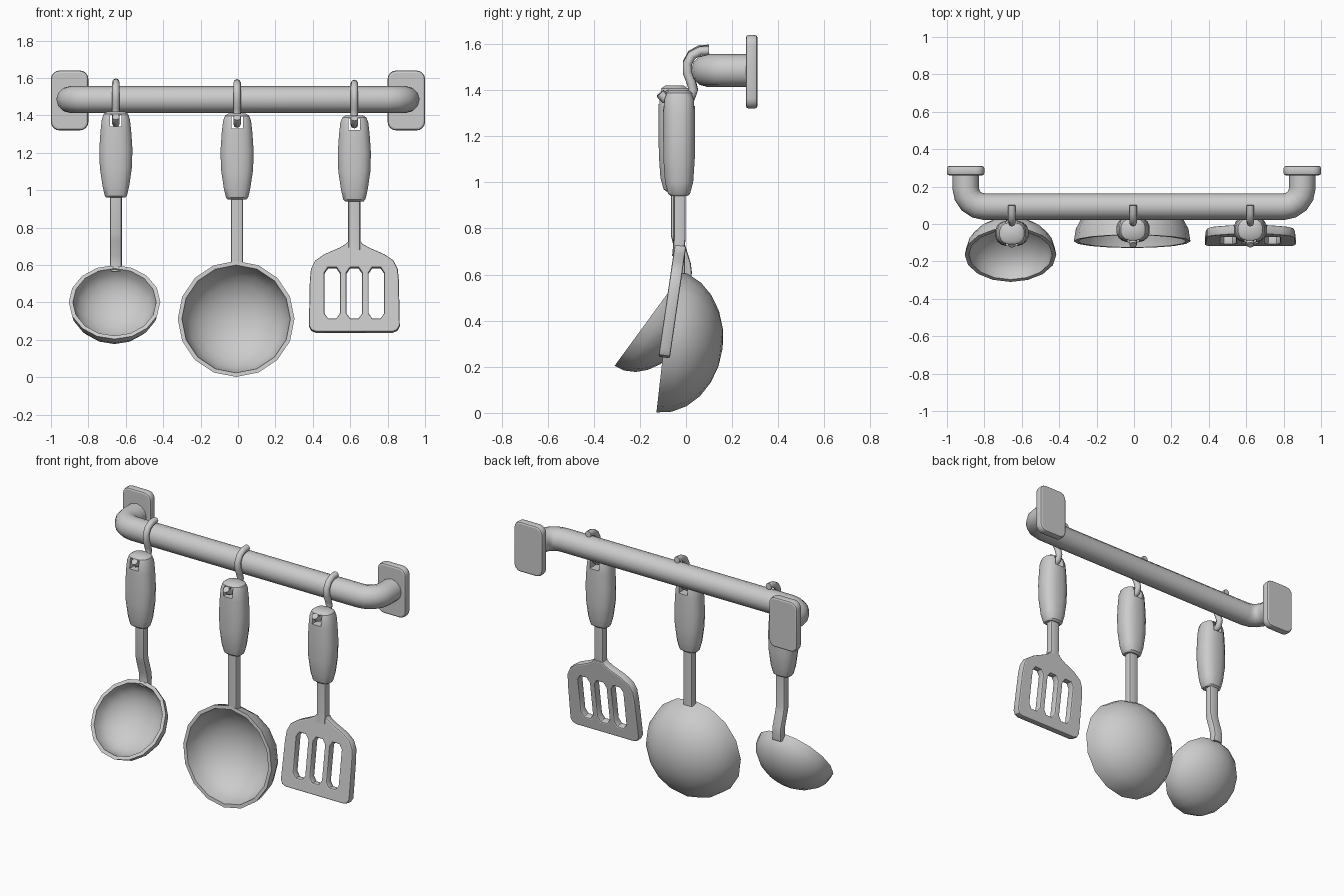
import bpy, bmesh
from math import sin, cos, pi, radians
from mathutils import Vector

if "Cube" in bpy.data.objects:
    bpy.data.objects.remove(bpy.data.objects["Cube"])


def finish(obj, angle=35):
    # apply modifiers / convert curves, then shade smooth keeping sharp edges
    bpy.ops.object.select_all(action='DESELECT')
    bpy.context.view_layer.objects.active = obj
    obj.select_set(True)
    bpy.ops.object.convert(target='MESH')
    bpy.ops.object.shade_smooth_by_angle(angle=radians(angle))
    return obj


def link(name, data):
    obj = bpy.data.objects.new(name, data)
    bpy.context.collection.objects.link(obj)
    return obj


def skin(name, rings, caps=True):
    # bridge a list of point rings into a closed mesh
    bm = bmesh.new()
    vs = [[bm.verts.new(p) for p in r] for r in rings]
    n = len(vs[0])
    for a, b in zip(vs, vs[1:]) if caps else zip(vs, vs[1:] + vs[:1]):
        for i in range(n):
            j = (i + 1) % n
            bm.faces.new((a[i], a[j], b[j], b[i]))
    if caps:
        bm.faces.new(vs[0])
        bm.faces.new(vs[-1])
    bmesh.ops.remove_doubles(bm, verts=bm.verts, dist=1e-5)
    bmesh.ops.recalc_face_normals(bm, faces=bm.faces)
    me = bpy.data.meshes.new(name)
    bm.to_mesh(me)
    bm.free()
    return link(name, me)


def loft(name, x, sections, n=16, power=2.5):
    # sections: (y, z, half width, half depth), superellipse outline
    def f(c):
        return (abs(c) ** (2 / power)) * (1 if c > 0 else -1)
    return skin(name, [[(x + hx * f(cos(2 * pi * (i + .5) / n)),
                         y + hy * f(sin(2 * pi * (i + .5) / n)), z) for i in range(n)]
                       for y, z, hx, hy in sections])


def tube(name, pts, radius, res=3):
    cu = bpy.data.curves.new(name, 'CURVE')
    cu.dimensions = '3D'
    cu.bevel_depth, cu.bevel_resolution, cu.use_fill_caps = radius, res, True
    s = cu.splines.new('POLY')
    s.points.add(len(pts) - 1)
    for p, q in zip(s.points, pts):
        p.co = (*q, 1)
    return finish(link(name, cu), 50)


def slab(name, outlines, thick, bevel, loc, tilt=0):
    # flat filled outline (later outlines are holes), stood upright
    cu = bpy.data.curves.new(name, 'CURVE')
    cu.dimensions, cu.fill_mode = '2D', 'BOTH'
    cu.extrude, cu.bevel_depth = thick / 2 - bevel, bevel
    cu.offset, cu.bevel_resolution = -bevel, 1
    for pts in outlines:
        s = cu.splines.new('POLY')
        s.points.add(len(pts) - 1)
        for p, q in zip(s.points, pts):
            p.co = (*q, 0, 1)
        s.use_cyclic_u = True
    obj = link(name, cu)
    obj.location, obj.rotation_euler = loc, (pi / 2 + tilt, 0, 0)
    return finish(obj)


def round_rect(hw, hh, r, n=4):
    return [(sx * (hw - r) + r * cos(a), sy * (hh - r) + r * sin(a))
            for q, (sx, sy) in enumerate([(1, 1), (-1, 1), (-1, -1), (1, -1)])
            for a in [(q + k / n) * pi / 2 for k in range(n + 1)]]


def bowl(name, loc, r, d, tilt, wall=.022, n=16, m=6):
    # hollow half ellipsoid opening along local z
    ts = [k / m * pi / 2 for k in range(m + 1)]
    prof = [(r * cos(t), -d * sin(t)) for t in ts]
    prof += [((r - wall) * cos(t), -(d - wall) * sin(t)) for t in reversed(ts)]
    obj = skin(name, [[(max(a, 0) * cos(2 * pi * i / n), max(a, 0) * sin(2 * pi * i / n), z)
                       for i in range(n)] for a, z in prof], caps=False)
    obj.location, obj.rotation_euler = loc, (tilt, 0, 0)
    return finish(obj)


# wall rail with bent ends
half = [(.8 - 0 + .1 * sin(a), .193 - .1 * cos(a), 1.485)
        for a in [k / 4 * pi / 2 for k in range(5)]] + [(.9, .275, 1.485)]
tube("rail", [(-x, y, z) for x, y, z in reversed(half)] + half, .071, 4)

# wall plates
for side, s in (("left", -1), ("right", 1)):
    slab("wall_plate_" + side, [round_rect(.1, .16, .045)], .05, .012, (s * .9, .285, 1.48))

# hook and handle for each utensil
HOOK = [(.1, 1.571), (.06, 1.569), (.025, 1.55), (.006, 1.515), (.006, 1.475), (.022, 1.435),
        (.032, 1.4), (.022, 1.37), (-.01, 1.352), (-.055, 1.35), (-.09, 1.362), (-.112, 1.385)]
HANDLE = [(.94, .05, .035), (.95, .06, .048), (1.0, .072, .062), (1.1, .087, .069),
          (1.2, .09, .07), (1.3, .083, .07), (1.36, .076, .068), (1.388, .066, .058), (1.4, .048, .04)]
for name, x, dy, dz in (("ladle", -.653, -.02, .02), ("bowl_spoon", -.005, 0, .01),
                        ("spatula", .622, 0, 0)):
    tube(name + "_hook", [(x, y, z + dz / 3) for y, z in HOOK], .02, 2)
    handle = loft(name + "_handle", x, [(-.03 + dy, z + dz, a, b) for z, a, b in HANDLE])
    bpy.ops.mesh.primitive_cube_add(size=1, location=(x, -.03, 1.352 + dz))
    cutter = bpy.context.object
    cutter.scale = (.062, .4, .062)
    cutter.hide_render = True
    mod = handle.modifiers.new("hang_hole", 'BOOLEAN')
    mod.object, mod.operation, mod.solver = cutter, 'DIFFERENCE', 'EXACT'
    finish(handle)
    bpy.data.objects.remove(cutter)

# flat stems
STEMS = {
    "ladle_stem": (-.653, [(-.04, 1.0), (-.04, .77), (-.03, .73), (-.005, .65), (.0, .61), (-.004, .565)]),
    "bowl_spoon_stem": (-.005, [(-.03, .98), (-.03, .605)]),
    "spatula_stem": (.622, [(-.027, .98), (-.027, .76), (-.035, .68)]),
}
for name, (x, path) in STEMS.items():
    finish(loft(name, x, [(y, z, .033, .026) for y, z in path], n=12, power=5))

# bowls
bowl("ladle_bowl", (-.66, -.165, .402), .245, .18, radians(53.8))
bowl("bowl_spoon_bowl", (-.01, -.093, .312), .312, .254, radians(83.5))

# slotted spatula blade
right = [(.205, 0), (.23, .01), (.243, .035), (.238, .28), (.232, .34), (.21, .385),
         (.16, .42), (.08, .455), (.045, .475), (.033, .49)]
blade = right + [(-x, y) for x, y in reversed(right)]
slots = [[(c + sx * a, .21 + sy * b) for sx, sy, a, b in
          ((1, -1, .041, .11), (1, 1, .041, .11), (1, 1, .022, .138), (-1, 1, .022, .138),
           (-1, 1, .041, .11), (-1, -1, .041, .11), (-1, -1, .022, .138), (1, -1, .022, .138))]
         for c in (-.118, 0, .118)]
slab("spatula_blade", [blade] + slots, .05, .008, (.622, -.095, .24), radians(-8.3))
